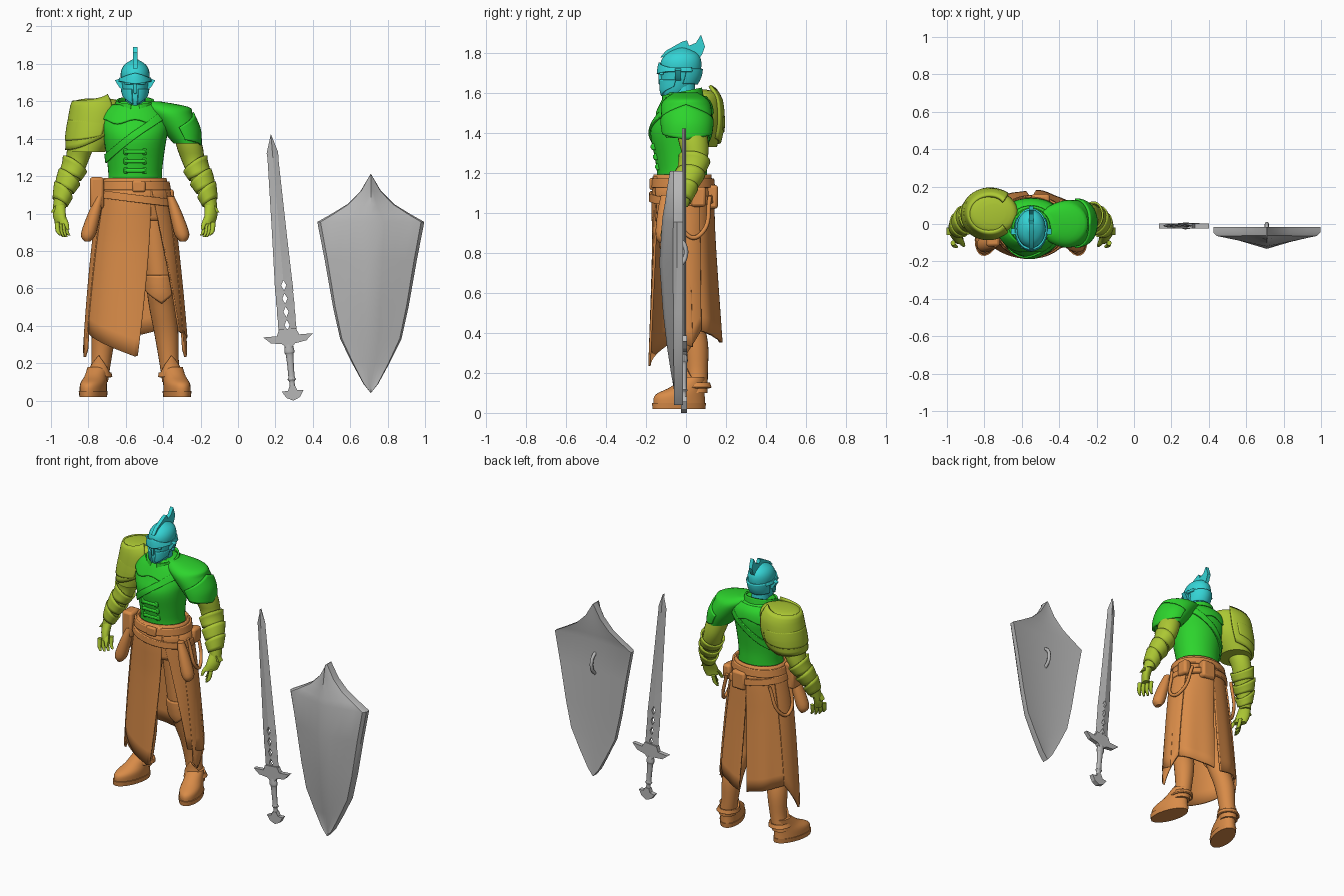
import bpy, bmesh, math
from mathutils import Matrix, Vector

cube = bpy.data.objects.get("Cube")
if cube:
    bpy.data.objects.remove(cube, do_unlink=True)

FIGURE = Vector((-0.55, 0, 0))
WORLD = Vector((0, 0, 0))


def material(name, color):
    mat = bpy.data.materials.new(name)
    mat.use_nodes = True
    mat.diffuse_color = (*color, 1)
    mat.node_tree.nodes["Principled BSDF"].inputs["Base Color"].default_value = (*color, 1)
    return mat


CYAN = material("cyan helmet", (0.035, 0.66, 0.67))
GREEN = material("green cloth", (0.026, 0.66, 0.026))
OLIVE = material("olive armor", (0.41, 0.57, 0.033))
ORANGE = material("orange leather", (0.69, 0.26, 0.065))
GRAY = material("gray steel", (0.47, 0.47, 0.47))


def build(name, mat, verts, faces, at=FIGURE, angle=40):
    mesh = bpy.data.meshes.new(name)
    mesh.from_pydata(verts, [], faces)
    bm = bmesh.new()
    bm.from_mesh(mesh)
    bmesh.ops.remove_doubles(bm, verts=bm.verts, dist=1e-5)
    bmesh.ops.recalc_face_normals(bm, faces=bm.faces)
    bm.to_mesh(mesh)
    bm.free()
    mesh.polygons.foreach_set("use_smooth", [True] * len(mesh.polygons))
    mesh.set_sharp_from_angle(angle=math.radians(angle))
    mesh.materials.append(mat)
    obj = bpy.data.objects.new(name, mesh)
    obj.location = at
    bpy.context.collection.objects.link(obj)
    return obj


def loft(name, mat, rings, at=FIGURE, angle=40):
    n = len(rings[0])
    verts = [p for ring in rings for p in ring]
    faces = [(r * n + i, r * n + (i + 1) % n, (r + 1) * n + (i + 1) % n, (r + 1) * n + i)
             for r in range(len(rings) - 1) for i in range(n)]
    faces += [tuple(range(n)), tuple(range(len(verts) - n, len(verts)))]
    return build(name, mat, verts, faces, at, angle)


def smooth(stations, steps=4):
    # Rounds a list of (x, y, z, rx, ry) sections
    out = []
    last = len(stations) - 1
    for i in range(last):
        a, b, c, d = (stations[min(max(i + k, 0), last)] for k in (-1, 0, 1, 2))
        for j in range(steps):
            t = j / steps
            out.append([q + t / 2 * (r - p + t * (2 * p - 5 * q + 4 * r - s + t * (3 * (q - r) + s - p)))
                        for p, q, r, s in zip(a, b, c, d)])
    return out + [list(stations[-1])]


def tube(name, mat, stations, yaw=0, sides=24, at=FIGURE):
    rings = []
    for x, y, z, rx, ry in smooth(stations):
        turn = Matrix.Rotation(yaw, 3, "Z")
        corners = [math.tau * i / sides for i in range(sides)]
        rings.append([turn @ Vector((rx * math.cos(t), ry * math.sin(t), 0)) + Vector((x, y, z)) for t in corners])
    return loft(name, mat, rings, at)


def section(stations, z):
    for p, q in zip(stations, stations[1:]):
        if z <= q[2]:
            break
    t = min(max((z - p[2]) / (q[2] - p[2]), 0), 1)
    return [a + t * (b - a) for a, b in zip(p, q)]


def wrap(name, mat, stations, span, top, bottom, grow=(1.04, 1.04), thick=0.012, folds=0, nu=48, nv=10):
    # Sheet around a body; span is in degrees from the front, positive to the model's left
    body = smooth(stations)
    span = span if len(span) == 4 else span * 2
    height = lambda h, a: h(a) if callable(h) else h
    verts = []
    for j in range(nv + 1):
        v = j / nv
        left, right = (span[k] + v * (span[k + 2] - span[k]) for k in (0, 1))
        for i in range(nu + 1):
            a = left + (right - left) * i / nu
            z = height(top, a) * (1 - v) + height(bottom, a) * v
            x, y, _, rx, ry = section(body, z)
            rad = math.radians(a)
            g = grow[0] * (1 - v) + grow[1] * v + folds * v * math.sin(rad * 9)
            verts.append((x + g * rx * math.sin(rad), y - g * ry * math.cos(rad), z))
    w = nu + 1
    faces = [(j * w + i, j * w + i + 1, j * w + w + i + 1, j * w + w + i) for j in range(nv) for i in range(nu)]
    obj = build(name, mat, verts, faces)
    mod = obj.modifiers.new("Thickness", "SOLIDIFY")
    mod.thickness, mod.offset = thick, 0
    return obj


def plate(name, mat, outline, depth, thick, sideways=False, at=FIGURE):
    # Flat outline in the upright plane, given thickness
    rings = [[(d, a, z) if sideways else (a, d, z) for a, z in outline] for d in (depth - thick / 2, depth + thick / 2)]
    return loft(name, mat, rings, at, 25)


def box(name, mat, center, size, bevel=0.01):
    x, y, z = (s / 2 for s in size)
    rings = [[(i * x, j * y, k * z) for i, j in ((-1, -1), (1, -1), (1, 1), (-1, 1))] for k in (-1, 1)]
    obj = loft(name, mat, rings, FIGURE + Vector(center))
    mod = obj.modifiers.new("Bevel", "BEVEL")
    mod.width, mod.segments = bevel, 2
    return obj


def cord(name, mat, points, radius, at=FIGURE):
    curve = bpy.data.curves.new(name, "CURVE")
    curve.dimensions, curve.bevel_depth, curve.bevel_resolution = "3D", radius, 2
    curve.use_fill_caps = True
    spline = curve.splines.new("BEZIER")
    spline.bezier_points.add(len(points) - 1)
    for bp, p in zip(spline.bezier_points, points):
        bp.co, bp.handle_left_type, bp.handle_right_type = p, "AUTO", "AUTO"
    curve.materials.append(mat)
    obj = bpy.data.objects.new(name, curve)
    obj.location = at
    bpy.context.collection.objects.link(obj)


# Helmet, face guard and crest
head = [(0, -.065, 1.57, .03, .045), (0, -.052, 1.61, .054, .072), (0, -.03, 1.68, .07, .095),
        (0, -.025, 1.75, .077, .102), (0, -.02, 1.795, .058, .078), (0, -.02, 1.825, .012, .02)]
tube("helmet", CYAN, head)
peak = lambda a: .025 * max(0, 1 - abs(a) / 60)
wrap("helmet_brim", CYAN, head, (-120, 120), lambda a: 1.725 + peak(a), lambda a: 1.705 - peak(a) / 2, (1.03, 1.15))
wrap("neck_guard", CYAN, head, (105, 255), 1.72, 1.645, (1.03, 1.1))
tube("neck", CYAN, [(0, -.01, 1.52, .06, .06), (0, -.015, 1.66, .052, .058)])
plate("crest", CYAN, [(-.13, 1.775), (-.1, 1.81), (-.02, 1.855), (.005, 1.862), (.015, 1.835), (.05, 1.85),
                      (.075, 1.89), (.095, 1.83), (.08, 1.79), (.055, 1.76), (-.03, 1.8)], 0, .024, True)
box("nose_guard", CYAN, (0, -.127, 1.675), (.016, .02, .07), .006)
for s, label in ((1, "left"), (-1, "right")):
    plate(label + "_helmet_wing", CYAN, [(s * .06, 1.73), (s * .108, 1.712), (s * .085, 1.675), (s * .065, 1.66)], -.04, .03)
    wrap(label + "_cheek_guard", CYAN, head, (s * 14, s * 80), 1.665, lambda a: 1.575 + abs(a) * .0007, (1.05, 1.06))
    box(label + "_brow", CYAN, (s * .034, -.122, 1.695), (.045, .02, .012), .004)

# Torso, mantle, collar and straps
torso = [(0, -.02, 1.14, .15, .125), (0, -.02, 1.2, .143, .125), (0, -.025, 1.28, .15, .132), (0, -.028, 1.4, .168, .15),
         (0, -.01, 1.48, .185, .14), (0, 0, 1.55, .16, .12), (0, -.01, 1.6, .085, .085)]
tube("torso", GREEN, torso, sides=40)
collar = [(0, -.015, 1.54, .105, .1), (0, -.02, 1.64, .085, .088)]
wrap("collar", GREEN, collar, (12, 348), lambda a: 1.605 - .02 * math.cos(math.radians(a)), 1.55)
wrap("mantle", GREEN, torso, (-180, 180), 1.58, lambda a: 1.49 + .012 * math.cos(math.radians(a * 6)), (1.02, 1.04), .008)
slant = lambda a: 1.42 + .13 * math.sin(math.radians(a))
wrap("shoulder_strap", GREEN, torso, (-180, 180), lambda a: slant(a) + .025, lambda a: slant(a) - .02, (1.04, 1.04), .009)
for i in range(3):
    z = 1.23 + .05 * i
    box("chest_lace", GREEN, (0, -.145 - .011 * i, z), (.11, .02, .02), .006)
    for s in (1, -1):
        box("lace_buckle", GREEN, (s * .05, -.138 - .011 * i, z), (.022, .024, .034), .006)

# Left shoulder cap in two layers
cap = [(.275, .005, 1.375, .07, .105), (.24, .005, 1.45, .1, .122), (.19, 0, 1.53, .118, .126),
       (.155, 0, 1.57, .13, .105), (.08, 0, 1.6, .05, .06)]
tube("left_shoulder_cap", GREEN, cap, sides=32)
wrap("left_shoulder_rim", GREEN, cap, (0, 180), lambda a: 1.54 - .08 * abs(a - 90) / 90, lambda a: 1.365 + .03 * abs(a - 90) / 90, (1.03, 1.08))

# Right shoulder armor: rounded core under a tall flared shell
pauldron = [(-.26, .045, 1.33, .1, .11), (-.222, .055, 1.44, .133, .124), (-.205, .058, 1.55, .135, .118),
            (-.205, .055, 1.6, .122, .1), (-.2, .055, 1.635, .085, .075)]
tube("right_shoulder_armor", OLIVE, pauldron[:-1] + [(-.2, .055, 1.615, .06, .05)], sides=32)
inward = lambda a: (abs(a + 90) / 125) ** 3
wrap("right_shoulder_shell", OLIVE, pauldron, (-215, 35), lambda a: 1.6 + .035 * inward(a),
     lambda a: 1.34 + (.09 if a > -90 else .03) * inward(a), (1.02, 1.06), .016)
wrap("right_shoulder_lame", OLIVE, pauldron, (-200, 20), 1.5, lambda a: 1.39 + .04 * inward(a), (1.05, 1.1))

# Skirt panels
skirt = [(0, 0, .2, .268, .18), (0, 0, .35, .26, .175), (0, -.005, .65, .235, .16),
         (0, -.01, .9, .208, .15), (0, -.015, 1.05, .185, .15), (0, -.018, 1.2, .16, .138)]
wrap("front_right_skirt", ORANGE, skirt, (-85, 30, -68, 3), 1.18, lambda a: .235 + .0018 * abs(a), (1.02, 1.02))
wrap("front_left_skirt", ORANGE, skirt, (28, 100, 60, 100), 1.17, lambda a: .43 - .001 * abs(a), folds=.01)
hem = lambda a: .345 + .001 * (181 - abs(a))
wrap("back_left_skirt", ORANGE, skirt, (95, 181, 105, 174), 1.17, hem, (1, 1), folds=.02)
wrap("back_right_skirt", ORANGE, skirt, (-181, -95, -174, -105), 1.17, hem, (1, 1), folds=.02)
for s, label in ((1, "left"), (-1, "right")):
    wrap(label + "_side_skirt", ORANGE, skirt, (s * 62, s * 122, s * 70, s * 115), 1.15,
         lambda a: .23 + .005 * abs(abs(a) - 78), (1.06, 1.03))
wrap("skirt_yoke", ORANGE, skirt, (-180, 180), 1.19, .96, (1, .99))

# Belts, pouches and hanging straps
wrap("upper_belt", ORANGE, skirt, (-180, 180), 1.17, 1.125, (1.06, 1.06), .018)
lean = lambda a: 1.08 - .025 * math.sin(math.radians(a))
wrap("lower_belt", ORANGE, skirt, (-180, 180), lambda a: lean(a) + .02, lambda a: lean(a) - .02, (1.08, 1.08), .018)
box("belt_buckle", ORANGE, (.02, -.17, 1.145), (.07, .025, .06))
box("right_pouch", ORANGE, (-.205, -.07, 1.11), (.075, .1, .17), .015)
box("back_pouch", ORANGE, (.05, .13, 1.08), (.1, .06, .12), .015)
box("left_pouch", ORANGE, (.18, .06, 1.08), (.055, .08, .1), .015)
for s, label in ((1, "left"), (-1, "right")):
    tube(label + "_hip_bag", ORANGE, [(s * .255, -.11, .85, .015, .025), (s * .25, -.11, .89, .04, .042),
                                      (s * .218, -.105, 1.0, .034, .038), (s * .19, -.1, 1.09, .02, .025)], sides=16)
    cord(label + "_hip_strap", ORANGE, [(s * .2, -.04, 1.09), (s * .235, .02, .88), (s * .215, .08, .9), (s * .16, .12, 1.08)], .011)

    # Leg, knee guard and boot
    leg = [(s * .2, .05, .1, .055, .058), (s * .182, .055, .2, .052, .054), (s * .168, .045, .35, .064, .065),
           (s * .145, .005, .5, .07, .07), (s * .13, -.02, .62, .072, .075), (s * .09, -.01, 1.0, .085, .1)]
    tube(label + "_leg", ORANGE, leg)
    wrap(label + "_knee_guard", ORANGE, leg, (-80, 80), .67, lambda a: .52 + .001 * abs(a), (1.04, 1.1))
    wrap(label + "_boot_cuff", ORANGE, leg, (-180, 180), lambda a: .15 + .09 * max(0, 1 - abs(a - s * 15) / 70), .125, (1.1, 1.25))
    yaw = s * .28
    tube(label + "_sole", ORANGE, [(s * .224, -.035, .02, .066, .137), (s * .224, -.035, .05, .07, .14)], yaw)
    tube(label + "_boot", ORANGE, [(s * .224, -.033, .045, .065, .134), (s * .222, -.03, .09, .065, .128),
                                   (s * .21, .01, .13, .058, .088), (s * .2, .045, .18, .054, .058)], yaw)

    # Arm with layered forearm plates
    arm = [(s * .405, -.03, 1.03, .034, .04), (s * .385, -.012, 1.1, .046, .05), (s * .35, .02, 1.19, .06, .062),
           (s * .312, .045, 1.28, .062, .065), (s * .288, .035, 1.37, .07, .075), (s * .25, .015, 1.5, .06, .07)]
    tube(label + "_arm", OLIVE, arm)
    spike = lambda a: .045 * math.cos(math.radians(a - s * 70))
    for z in (1.06, 1.13, 1.2):
        wrap(label + "_forearm_plate", OLIVE, arm, (-180, 180), lambda a: z + .065 + spike(a), lambda a: z + spike(a) / 2,
             (1.2, 1.06), .01, nv=4)

    # Hand with fingers and thumb
    tube(label + "_palm", OLIVE, [(s * .395, -.07, .945, .024, .044), (s * .405, -.055, .99, .028, .046),
                                  (s * .405, -.03, 1.05, .03, .038)], -s * .6)
    for i in range(4):
        k = i - 1.5
        x, y = .395 - k * .015, -.07 + k * .021
        tip = .87 + .008 * abs(k)
        tube(label + "_finger", OLIVE, [(s * (x - .02), y - .02, tip, .007, .007), (s * (x - .005), y - .012, .905, .012, .012),
                                        (s * x, y, .955, .013, .013)], sides=10)
    tube(label + "_thumb", OLIVE, [(s * .36, -.115, .915, .008, .008), (s * .37, -.1, .95, .014, .014),
                                   (s * .392, -.06, 1.0, .015, .015)], sides=10)
    plate(label + "_wrist_spike", OLIVE, [(s * .41, 1.05), (s * .43, 1.04), (s * .452, 1.005), (s * .42, 1.01)], -.04, .04)

# Sword: pierced blade, guard, grip and pommel, leaned as one
lean_at = Vector((.297, -.01, 0))
rows = [(.33, 0, .05)]
for i in range(4):
    z = .405 + .071 * i
    rows += [(z - .028, 0, .049), (z, .014, .048), (z + .028, 0, .047)]
rows += [(.9, 0, .039), (1.3, 0, .029), (1.33, 0, .031), (1.427, 0, .001)]
sword = [loft("blade_half", GRAY, [[(s * i, -.01, z), (s * o, 0, z), (s * i, .01, z)] for z, i, o in rows], lean_at, 15)
         for s in (1, -1)]
wing = [(.045, .385), (.06, .35), (.133, .35), (.095, .315), (.035, .305)]
sword.append(plate("sword_guard", GRAY, wing + [(0, .27)] + [(-x, z) for x, z in reversed(wing)], 0, .028, at=lean_at))
sword.append(tube("sword_grip", GRAY, [(0, 0, .06, .018, .014), (0, 0, .1, .014, .012), (0, 0, .115, .024, .018), (0, 0, .13, .017, .014),
                                       (0, 0, .24, .02, .015), (0, 0, .26, .027, .019), (0, 0, .3, .022, .016)], sides=12, at=lean_at))
horn = [(.058, .052), (.025, .055), (.014, .08)]
sword.append(plate("pommel", GRAY, [(0, 0), (.036, .016)] + horn + [(-x, z) for x, z in reversed(horn)] + [(-.036, .016)], 0, .03, at=lean_at))
for part in sword:
    part.rotation_euler.y = -.085

# Shield with a bulging front, shallow back and handle
shield_rows = [(.04, 0, -.045), (.09, .04, -.055), (.2, .1, -.075), (.33, .164, -.095), (.5, .202, -.115), (.75, .246, -.133),
               (.955, .286, -.12), (.995, .215, -.115), (1.05, .125, -.105), (1.12, .055, -.095), (1.21, .002, -.08)]
across = [-1, -.94, -.75, -.5, -.25, 0, .25, .5, .75, .94, 1]
rings = []
for z, half, ridge in shield_rows:
    face = [(u * half, -.045 if abs(u) == 1 else -.06 * abs(u) + ridge * (1 - abs(u)), z) for u in across]
    back = [(u * half, -.015 - .02 * (1 - u * u) * half / .28, z) for u in across]
    rings.append(face + back[::-1])
loft("shield", GRAY, rings, Vector((.71, 0, 0)), 35)
cord("shield_handle", GRAY, [(.71, -.04, .87), (.71, -.008, .84), (.71, -.006, .77), (.71, -.04, .73)], .011, WORLD)
